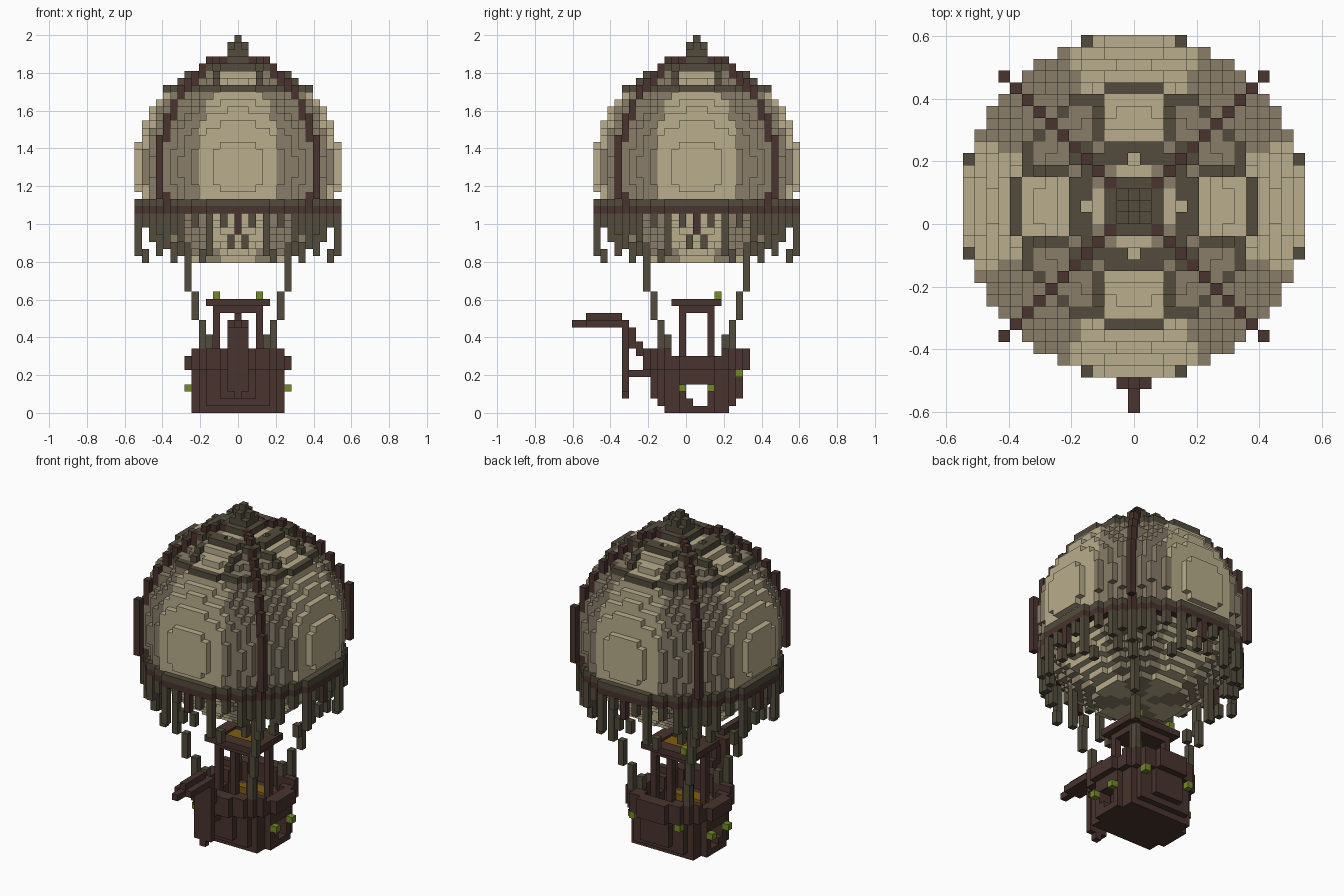
import bpy, bmesh
from itertools import product

V = 2 / 53            # edge of one block
Y_OFF = 1.5           # balloon axis, in blocks, behind the centre
MID = 34              # block layer of the balloon's equator
R2 = 210              # squared balloon radius in blocks

if "Cube" in bpy.data.objects:
    bpy.data.objects.remove(bpy.data.objects["Cube"], do_unlink=True)


def material(name, rgb):
    lin = [((c / 255 + 0.055) / 1.055) ** 2.4 for c in rgb] + [1.0]
    m = bpy.data.materials.new(name)
    m.use_nodes = True
    m.diffuse_color = lin
    bsdf = m.node_tree.nodes["Principled BSDF"]
    bsdf.inputs["Base Color"].default_value = lin
    bsdf.inputs["Roughness"].default_value = 0.9
    return m


TAN = material("tan cloth", (184, 173, 140))
TAUPE = material("taupe cloth", (136, 125, 105))
OLIVE = material("olive rope", (82, 76, 60))
BROWN = material("dark brown wood", (72, 52, 46))
GREEN = material("leaf green", (116, 138, 38))
GOLD = material("gold", (130, 92, 14))

SIDES = [(1, 0, 0), (-1, 0, 0), (0, 1, 0), (0, -1, 0), (0, 0, 1), (0, 0, -1)]


def blocks(name, cells, mats, rule=None):
    """Build one object from grid cells, keeping only the outer faces."""
    cells = set(cells)
    bm = bmesh.new()
    verts = {}

    def vert(p):
        if p not in verts:
            verts[p] = bm.verts.new((p[0] * V, (p[1] + Y_OFF) * V, p[2] * V))
        return verts[p]

    for c in sorted(cells):
        for d in SIDES:
            if tuple(a + b for a, b in zip(c, d)) in cells:
                continue
            ax = [abs(q) for q in d].index(1)
            u, w = (ax + 1) % 3, (ax + 2) % 3
            ctr = [c[0] + d[0] / 2, c[1] + d[1] / 2, c[2] + 0.5 + d[2] / 2]
            loop = []
            for su, sw in ((-.5, -.5), (.5, -.5), (.5, .5), (-.5, .5)):
                p = list(ctr)
                p[u] += su
                p[w] += sw
                loop.append(vert(tuple(p)))
            if d[ax] < 0:
                loop.reverse()
            f = bm.faces.new(loop)
            f.material_index = rule(*c) if rule else 0
    me = bpy.data.meshes.new(name)
    bm.to_mesh(me)
    bm.free()
    for m in mats:
        me.materials.append(m)
    ob = bpy.data.objects.new(name, me)
    bpy.context.collection.objects.link(ob)
    return ob


def box(i0, i1, j0, j1, k0, k1):
    return set(product(range(i0, i1 + 1), range(j0, j1 + 1), range(k0, k1 + 1)))


def disc(lo, hi, k):
    """Cells of one layer with lo < squared radius <= hi."""
    return {(i, j, k) for i, j in product(range(-16, 17), repeat=2) if lo < i * i + j * j <= hi}


def spin(a, b, k0, k1):
    """A column repeated on all four sides, mirrored."""
    out = set()
    for p, q in ((a, b), (b, a)):
        for s, t in product((1, -1), repeat=2):
            out |= box(s * p, s * p, t * q, t * q, k0, k1)
    return out


# Balloon envelope: tan panels on four sides, taupe between
envelope = set()
for l in range(-13, 15):
    envelope |= disc(-1, R2 - l * l, MID + l)
blocks("balloon_envelope", envelope, [TAN, TAUPE],
       lambda i, j, k: int(min(abs(i), abs(j)) > 0.42 * max(abs(i), abs(j))))

# Diagonal ribs from the belt to the crown
ribs = set()
for m in range(2, 12):
    for l in range(-5, 16):
        if R2 < 2 * m * m + l * l <= 258:
            ribs |= spin(m, m, MID + l, MID + l)
blocks("balloon_ribs", ribs, [BROWN])

# Belt below the equator and rope rings near the crown
blocks("belt_lower", disc(169, 215, 28), [BROWN])
blocks("belt_upper", disc(169, 215, 29), [OLIVE])
blocks("upper_rope_ring", disc(89, 106, 45), [OLIVE])
blocks("crown_rope_ring", disc(16, 30, 48), [OLIVE])

# Rope arches joining the two upper rings
arches = spin(3, 8, 46, 46) | spin(3, 7, 46, 47) | spin(3, 6, 47, 47) | spin(4, 5, 47, 48)
blocks("crown_rope_arches", arches, [OLIVE])

# Finial
finial = disc(-1, 5, 49) | box(-1, 1, -1, 1, 50, 50) | disc(-1, 1, 51) | {(0, 0, 52)}
blocks("finial", finial, [OLIVE])

# Tassels hanging under the belt: (a, b, lowest layer, highest layer)
tassels = set()
for t in ((14, 4, 22, 27), (13, 5, 21, 22), (14, 1, 23, 24), (12, 8, 24, 27),
          (11, 8, 22, 24), (10, 10, 23, 27), (9, 9, 21, 23), (13, 6, 26, 27),
          (11, 9, 25, 27), (14, 2, 26, 27)):
    tassels |= spin(*t)
blocks("tassels", tassels, [OLIVE])
blocks("tassel_stems", spin(14, 0, 25, 27), [BROWN])

# Four stepped ropes holding the basket
ropes = spin(7, 7, 17, 24) | spin(6, 6, 13, 16) | spin(5, 5, 9, 12) | spin(4, 4, 9, 10)
blocks("basket_ropes", ropes, [OLIVE])

# Basket: tapered floor, hollow wall with side openings, wider rim
hull = set()
for k in range(6):
    layer = disc(-1 if k == 0 else 24, 44, k)
    if k == 1:
        layer = disc(-1, 44, k) - box(-6, 6, 0, 1, 1, 1)
    hull |= {c for c in layer if abs(c[1]) <= 4 + k}
hull -= box(-6, 6, -1, 1, 2, 3)
for k in (6, 7, 8):
    hull |= {c for c in disc(29, 55, k) if k < 8 or abs(c[1]) >= 4}
blocks("basket", hull, [BROWN])
blocks("basket_cargo", box(-3, 3, 3, 4, 4, 5) | box(-3, 3, -4, -3, 4, 5), [GOLD])

# Canopy on four posts
posts = set()
for s, t in product((1, -1), repeat=2):
    posts |= box(3 * s, 3 * s, 2 * t, 2 * t, 2, 13)
blocks("canopy_posts", posts, [BROWN])
frame = box(-4, 4, -3, 3, 15, 15) | box(-3, 3, -2, 2, 14, 14)
blocks("canopy", frame - box(-2, 2, -1, 1, 15, 15), [BROWN])
gold_bed = blocks("canopy_fill", box(-2, 2, -1, 1, 15, 15), [GOLD])
gold_bed.location.z = -0.4 * V

# Front fin with its struts and pointed boom
fin = box(-1, 1, -10, -10, 3, 12) | {(0, -10, 2)}
fin |= box(0, 0, -9, -7, 5, 5)
fin |= box(0, 0, -9, -9, 9, 11) | box(0, 0, -8, -8, 8, 9) | {(0, -7, 8)}
blocks("front_fin", fin, [BROWN])
boom = box(-1, 1, -15, -11, 12, 12) | box(0, 0, -17, -16, 12, 12) | box(0, 0, -15, -11, 13, 13)
blocks("front_boom", boom, [BROWN])

# Leaves on the basket and canopy, mirrored left and right
leaves = set()
for i, j, k in ((7, 2, 3), (7, -2, 3), (4, 6, 5), (3, -5, 8), (3, 3, 16)):
    leaves |= {(i, j, k), (-i, j, k)}
blocks("leaves", leaves, [GREEN])
